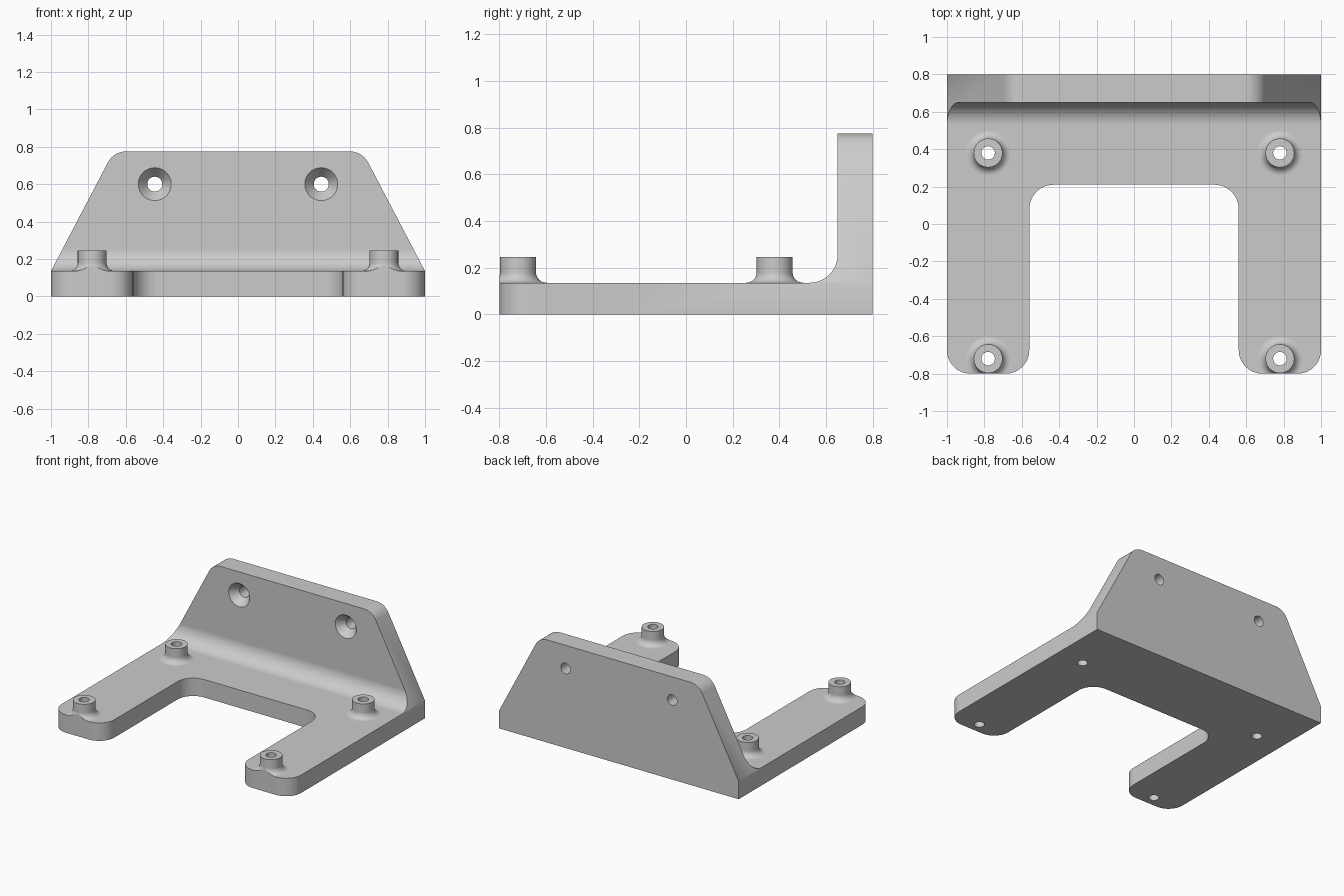
import bpy, bmesh, math
from mathutils import Vector

if "Cube" in bpy.data.objects:
    bpy.data.objects.remove(bpy.data.objects["Cube"])

grey = bpy.data.materials.new("light_grey")
grey.diffuse_color = (0.6, 0.6, 0.6, 1)
grey.use_nodes = True
grey.node_tree.nodes["Principled BSDF"].inputs["Base Color"].default_value = grey.diffuse_color


def rounded(points, steps=10):
    """Closed outline from (a, b, radius) corners."""
    out, n = [], len(points)
    for i, (a, b, r) in enumerate(points):
        p = Vector((a, b))
        if r == 0:
            out.append(p)
            continue
        u = (Vector(points[i - 1][:2]) - p).normalized()
        v = (Vector(points[(i + 1) % n][:2]) - p).normalized()
        half = u.angle(v) / 2
        centre = p + (u + v).normalized() * (r / math.sin(half))
        s = p + u * (r / math.tan(half)) - centre
        e = p + v * (r / math.tan(half)) - centre
        sweep = s.angle(e)
        for k in range(steps + 1):
            t = k / steps
            out.append(centre + (s * math.sin((1 - t) * sweep) + e * math.sin(t * sweep)) / math.sin(sweep))
    return out


def make_object(name, bm):
    bmesh.ops.recalc_face_normals(bm, faces=bm.faces)
    mesh = bpy.data.meshes.new(name)
    bm.to_mesh(mesh)
    bm.free()
    mesh.materials.append(grey)
    obj = bpy.data.objects.new(name, mesh)
    bpy.context.collection.objects.link(obj)
    return obj


def prism(name, outline, place, lo, hi):
    """Extrude an outline; place(a, b, t) maps to 3D."""
    bm = bmesh.new()
    rings = [[bm.verts.new(place(p.x, p.y, t)) for p in outline] for t in (lo, hi)]
    bm.faces.new(rings[0])
    bm.faces.new(rings[1])
    n = len(outline)
    for i in range(n):
        j = (i + 1) % n
        bm.faces.new((rings[0][i], rings[0][j], rings[1][j], rings[1][i]))
    return make_object(name, bm)


def lathe(name, profile, place, seg=48):
    """Solid of revolution from (radius, height) rings, capped at both ends."""
    bm = bmesh.new()
    rings = [[bm.verts.new(place(r * math.cos(2 * math.pi * i / seg),
                                 r * math.sin(2 * math.pi * i / seg), h))
              for i in range(seg)] for r, h in profile]
    for lo, hi in zip(rings, rings[1:]):
        for i in range(seg):
            j = (i + 1) % seg
            bm.faces.new((lo[i], lo[j], hi[j], hi[i]))
    bm.faces.new(rings[0])
    bm.faces.new(rings[-1])
    return make_object(name, bm)


def combine(target, other, operation):
    mod = target.modifiers.new(operation, 'BOOLEAN')
    mod.operation, mod.object, mod.solver = operation, other, 'EXACT'
    bpy.context.view_layer.objects.active = target
    bpy.ops.object.modifier_apply(modifier=mod.name)
    bpy.data.objects.remove(other)


BASE, TOP, WALL = 0.135, 0.775, 0.65

# L-shaped side profile with a filleted inner corner
bracket = prism("mounting_bracket", rounded([
    (-1, 0, 0), (0.8, 0, 0), (0.8, 1, 0), (WALL, 1, 0),
    (WALL, BASE, 0.12), (-1, BASE, 0)], 14),
    lambda a, b, t: (t, a, b), -1.2, 1.2)

# Trapezoid outline of the back wall
combine(bracket, prism("wall_outline", rounded([
    (-1, -0.2, 0), (1, -0.2, 0), (1, BASE, 0), (0.665, TOP, 0.11),
    (-0.665, TOP, 0.11), (-1, BASE, 0)]),
    lambda a, b, t: (a, t, b), -1.3, 1.1), 'INTERSECT')

# Standoffs with flared feet
flare = 0.045
foot = [(0.077 + flare - flare * math.sin(k * math.pi / 16),
         BASE + flare - flare * math.cos(k * math.pi / 16)) for k in range(9)]
spots = [(x, y) for x in (-0.78, 0.78) for y in (-0.72, 0.38)]
for x, y in spots:
    combine(bracket, lathe("standoff", [(0.122, 0.05)] + foot + [(0.077, 0.245)],
                           lambda a, b, h: (x + a, y + b, h)), 'UNION')

# U-shaped plan of the base
combine(bracket, prism("base_outline", rounded([
    (-1, 1.1, 0), (-1, -0.8, 0.125), (-0.56, -0.8, 0.125), (-0.56, 0.21, 0.13),
    (0.56, 0.21, 0.13), (0.56, -0.8, 0.125), (1, -0.8, 0.125), (1, 1.1, 0)]),
    lambda a, b, t: (a, b, t), -0.3, 1.3), 'INTERSECT')

# Standoff bores
for x, y in spots:
    combine(bracket, lathe("bore", [(0.036, -0.1), (0.036, 0.4)],
                           lambda a, b, h: (x + a, y + b, h), 32), 'DIFFERENCE')

# Countersunk screw holes in the wall
for x in (-0.445, 0.445):
    combine(bracket, lathe("countersink", [(0.128, 0.6), (0.088, WALL), (0.04, 0.71), (0.04, 0.9)],
                           lambda a, b, h: (x + a, h, 0.6 + b), 40), 'DIFFERENCE')

# Smooth curved surfaces, keep flat ones flat
bpy.ops.object.select_all(action='DESELECT')
bracket.select_set(True)
bpy.context.view_layer.objects.active = bracket
bpy.ops.object.shade_smooth_by_angle(angle=math.radians(30))
weighted = bracket.modifiers.new("even_normals", 'WEIGHTED_NORMAL')
weighted.keep_sharp = True
